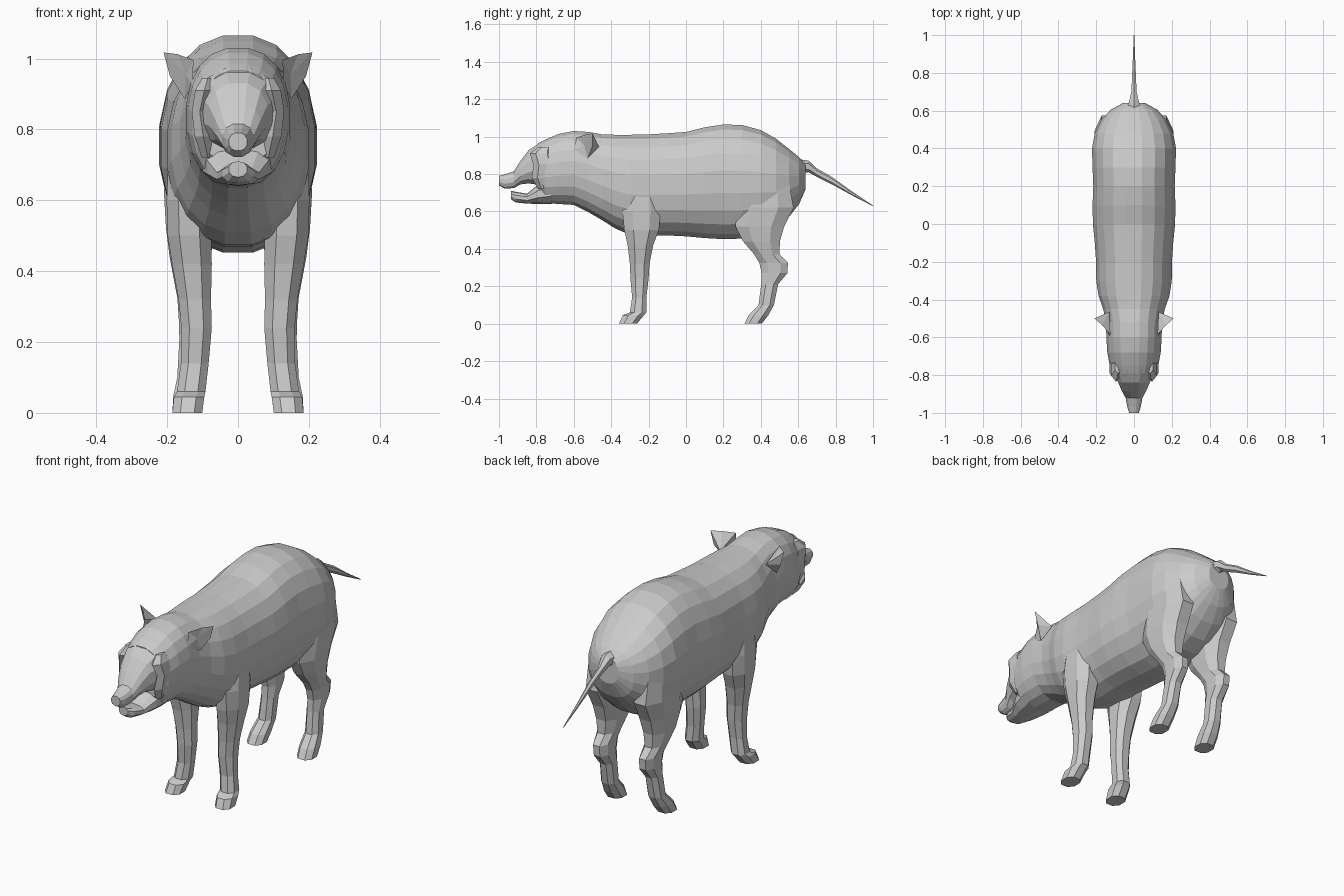
import bpy, bmesh, math
from mathutils import Vector


def make_object(name, bm, mirror=False):
    bmesh.ops.recalc_face_normals(bm, faces=bm.faces)
    mesh = bpy.data.meshes.new(name)
    bm.to_mesh(mesh)
    bm.free()
    ob = bpy.data.objects.new(name, mesh)
    bpy.context.collection.objects.link(ob)
    if mirror:
        ob.modifiers.new("Mirror", 'MIRROR').use_axis = (True, False, False)
    return ob


def loft(name, axis, stations, sides, power=2.0, mirror=False, caps=(True, True)):
    """Skin rounded rings; a station is (position, low, high, x centre, half width)."""
    bm = bmesh.new()
    rings = []
    for t, lo, hi, cx, hw in stations:
        ring = []
        for i in range(sides):
            a = 2 * math.pi * (i + 0.5) / sides
            c, s = math.cos(a), math.sin(a)
            u = cx + hw * math.copysign(abs(c) ** (2 / power), c)
            v = (lo + hi) / 2 + (hi - lo) / 2 * math.copysign(abs(s) ** (2 / power), s) / (
                math.sin(math.pi / 2 - (math.pi / sides if sides % 4 == 0 else 0)) ** (2 / power))
            ring.append(bm.verts.new((u, t, v) if axis == 'Y' else (u, v, t)))
        rings.append(ring)
    for a, b in zip(rings, rings[1:]):
        for i in range(sides):
            j = (i + 1) % sides
            bm.faces.new((a[i], a[j], b[j], b[i]))
    if caps[0]:
        bm.faces.new(rings[0])
    if caps[1]:
        bm.faces.new(rings[-1])
    return make_object(name, bm, mirror)


# Trunk, neck and skull
loft("body", 'Y', [
    (-0.79, 0.70, 0.965, 0, 0.112), (-0.75, 0.645, 0.985, 0, 0.130),
    (-0.68, 0.64, 1.015, 0, 0.143), (-0.60, 0.635, 1.030, 0, 0.148),
    (-0.52, 0.595, 1.025, 0, 0.150), (-0.45, 0.555, 1.012, 0, 0.165),
    (-0.38, 0.51, 1.010, 0, 0.190), (-0.30, 0.475, 1.010, 0, 0.202),
    (-0.20, 0.470, 1.012, 0, 0.203), (-0.10, 0.472, 1.018, 0, 0.210),
    (0.00, 0.467, 1.025, 0, 0.220), (0.10, 0.458, 1.050, 0, 0.222),
    (0.20, 0.452, 1.065, 0, 0.218), (0.30, 0.455, 1.062, 0, 0.222),
    (0.40, 0.475, 1.035, 0, 0.225), (0.48, 0.51, 0.990, 0, 0.210),
    (0.55, 0.57, 0.935, 0, 0.175), (0.605, 0.64, 0.890, 0, 0.125),
    (0.64, 0.72, 0.850, 0, 0.060)], 20, 2.25)

# Upper face and snout, parted from the jaw by the open mouth
loft("snout", 'Y', [
    (-1.00, 0.740, 0.790, 0, 0.026), (-0.97, 0.722, 0.798, 0, 0.036),
    (-0.92, 0.725, 0.815, 0, 0.046), (-0.885, 0.745, 0.870, 0, 0.066),
    (-0.84, 0.750, 0.930, 0, 0.086), (-0.77, 0.740, 0.973, 0, 0.118)],
    12, 2.3, caps=(True, False))
loft("lower_jaw", 'Y', [
    (-0.935, 0.665, 0.710, 0, 0.026), (-0.91, 0.648, 0.705, 0, 0.045),
    (-0.85, 0.642, 0.695, 0, 0.062), (-0.79, 0.640, 0.745, 0, 0.090),
    (-0.72, 0.640, 0.770, 0, 0.105)], 10, 2.3, caps=(True, False))

# Cheek and brow ridge around each eye
loft("cheek", 'Z', [
    (0.72, -0.79, -0.72, 0.085, 0.020), (0.78, -0.825, -0.70, 0.098, 0.028),
    (0.85, -0.815, -0.70, 0.108, 0.026), (0.91, -0.835, -0.71, 0.095, 0.030),
    (0.945, -0.79, -0.72, 0.085, 0.018)], 6, mirror=True)

# Legs, from the shoulder or hip down to the hoof
loft("front_leg", 'Z', [
    (0.72, -0.31, -0.15, 0.145, 0.055), (0.60, -0.34, -0.135, 0.140, 0.066),
    (0.50, -0.33, -0.145, 0.137, 0.066), (0.42, -0.312, -0.175, 0.130, 0.060),
    (0.32, -0.300, -0.195, 0.122, 0.049), (0.24, -0.297, -0.200, 0.117, 0.046),
    (0.14, -0.288, -0.212, 0.122, 0.042), (0.06, -0.300, -0.212, 0.132, 0.043),
    (0.045, -0.338, -0.225, 0.138, 0.046), (0.00, -0.358, -0.262, 0.143, 0.045)],
    8, 2.3, True, (False, True))
loft("back_leg", 'Z', [
    (0.76, 0.31, 0.55, 0.145, 0.060), (0.62, 0.27, 0.575, 0.138, 0.076),
    (0.52, 0.265, 0.525, 0.134, 0.074), (0.44, 0.305, 0.502, 0.135, 0.062),
    (0.37, 0.365, 0.500, 0.135, 0.048), (0.325, 0.392, 0.545, 0.132, 0.042),
    (0.27, 0.405, 0.542, 0.130, 0.040), (0.21, 0.402, 0.492, 0.130, 0.038),
    (0.10, 0.388, 0.470, 0.134, 0.040), (0.045, 0.335, 0.440, 0.140, 0.046),
    (0.00, 0.312, 0.405, 0.143, 0.045)], 8, 2.3, True, (False, True))

# Cupped, pointed ears
bm = bmesh.new()
rim = [bm.verts.new(p) for p in [
    (0.130, -0.60, 0.925), (0.125, -0.585, 0.995), (0.170, -0.535, 1.012),
    (0.210, -0.500, 1.017), (0.192, -0.500, 0.950), (0.150, -0.525, 0.885)]]
front = bm.verts.new((0.148, -0.545, 0.955))
back = bm.verts.new((0.130, -0.465, 0.945))
for i in range(6):
    j = (i + 1) % 6
    bm.faces.new((rim[i], rim[j], front))
    bm.faces.new((rim[j], rim[i], back))
make_object("ear", bm, True)

# Tail: thick root tapering to a thin hanging tip
loft("tail", 'Y', [
    (0.60, 0.80, 0.880, 0, 0.045), (0.655, 0.81, 0.872, 0, 0.028),
    (0.70, 0.785, 0.830, 0, 0.016), (0.78, 0.745, 0.785, 0, 0.012),
    (0.88, 0.690, 0.712, 0, 0.007), (1.00, 0.628, 0.632, 0, 0.002)],
    6, 2.0, caps=(False, True))
